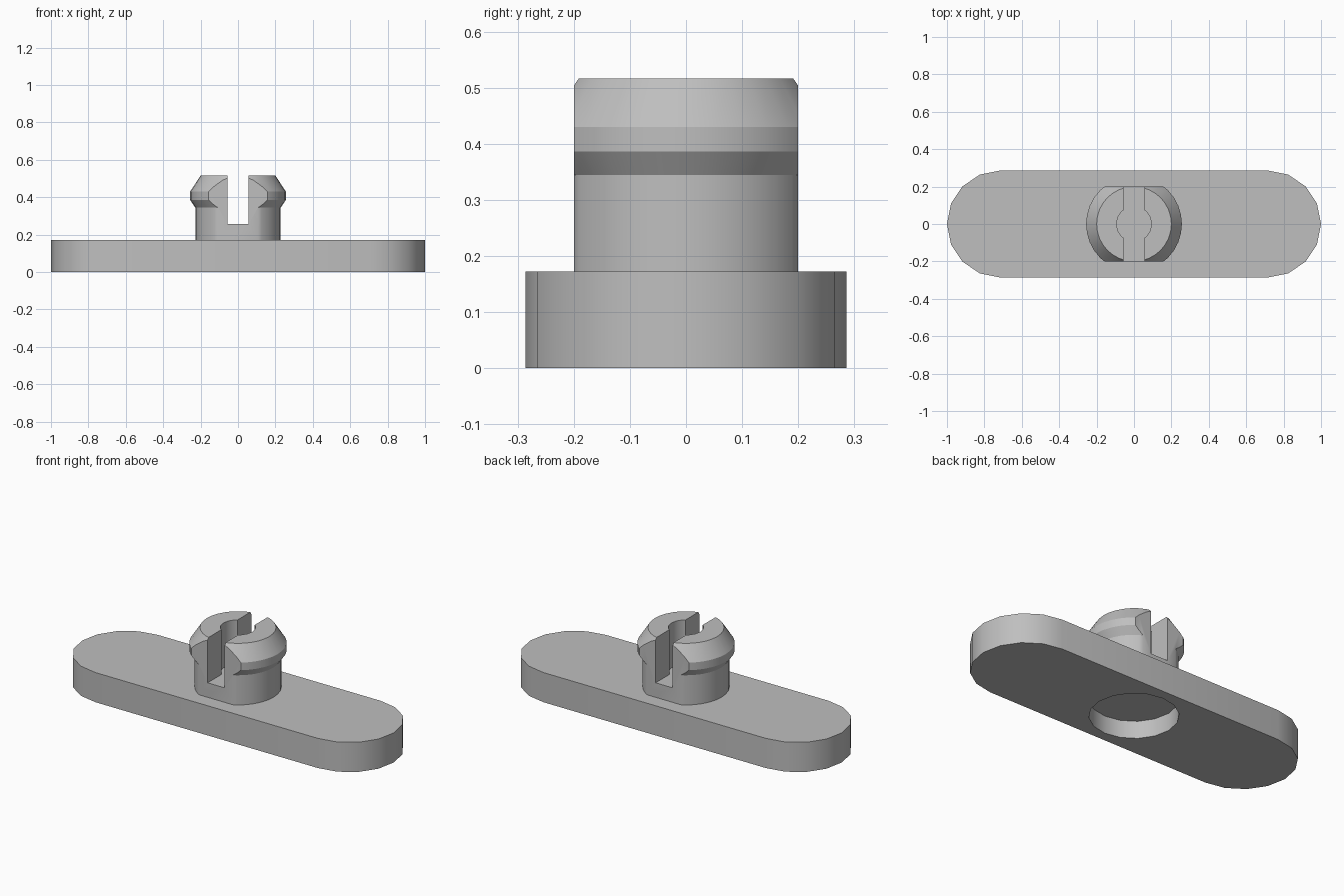
import bpy
import bmesh
import math

if "Cube" in bpy.data.objects:
    bpy.data.objects.remove(bpy.data.objects["Cube"], do_unlink=True)

grey = bpy.data.materials.new("plain grey")
grey.use_nodes = True
grey.diffuse_color = (0.52, 0.52, 0.52, 1)
grey.node_tree.nodes["Principled BSDF"].inputs["Base Color"].default_value = (0.52, 0.52, 0.52, 1)


def add_object(name, bm):
    bmesh.ops.recalc_face_normals(bm, faces=bm.faces)
    mesh = bpy.data.meshes.new(name)
    bm.to_mesh(mesh)
    bm.free()
    mesh.materials.append(grey)
    obj = bpy.data.objects.new(name, mesh)
    bpy.context.collection.objects.link(obj)
    return obj


def prism(name, outline, bottom, top):
    """Extrude a flat outline between two heights."""
    bm = bmesh.new()
    face = bm.faces.new([bm.verts.new((x, y, bottom)) for x, y in outline])
    grown = bmesh.ops.extrude_face_region(bm, geom=[face])["geom"]
    moved = [v for v in grown if isinstance(v, bmesh.types.BMVert)]
    bmesh.ops.translate(bm, verts=moved, vec=(0, 0, top - bottom))
    return add_object(name, bm)


def circle(radius, sides):
    return [(radius * math.cos(math.tau * i / sides), radius * math.sin(math.tau * i / sides))
            for i in range(sides)]


def box(name, half_x, half_y, bottom, top):
    corners = [(-half_x, -half_y), (half_x, -half_y), (half_x, half_y), (-half_x, half_y)]
    return prism(name, corners, bottom, top)


def lathe(name, profile, sides):
    """Stack rings of (radius, height) into a closed solid."""
    bm = bmesh.new()
    rings = [[bm.verts.new((x, y, z)) for x, y in circle(r, sides)] for r, z in profile]
    for low, high in zip(rings, rings[1:]):
        for i in range(sides):
            j = (i + 1) % sides
            bm.faces.new((low[i], low[j], high[j], high[i]))
    bm.faces.new(rings[0])
    bm.faces.new(rings[-1])
    return add_object(name, bm)


def cut(obj, cutter, operation="DIFFERENCE"):
    cutter.hide_render = True
    mod = obj.modifiers.new("cut", "BOOLEAN")
    mod.operation = operation
    mod.solver = "EXACT"
    mod.object = cutter
    bpy.context.view_layer.objects.active = obj
    bpy.ops.object.modifier_apply(modifier=mod.name)
    bpy.data.objects.remove(cutter, do_unlink=True)


# Base plate: rounded bar with a blind round recess underneath
END_RADIUS, THICKNESS = 0.286, 0.172
outline = []
for side in (1, -1):
    for i in range(9):
        a = math.pi * (i / 8 - 0.5)
        outline.append((side * (1 - END_RADIUS + END_RADIUS * math.cos(a)),
                        side * END_RADIUS * math.sin(a)))
plate = prism("base_plate", outline, 0, THICKNESS)
cut(plate, prism("recess_cutter", circle(0.23, 16), -0.1, 0.1))

# Snap post: flared head, flats front and back, slot and central bore
post = lathe("snap_post", [(0.228, 0.16), (0.228, 0.344), (0.256, 0.386),
                           (0.256, 0.43), (0.2, 0.516)], 32)
cut(post, box("flats_cutter", 0.5, 0.2, 0, 1), "INTERSECT")
cut(post, box("slot_cutter", 0.055, 0.5, 0.256, 1))
cut(post, prism("bore_cutter", circle(0.094, 16), 0.256, 1))

# Smooth the curved walls, keep the edges crisp
bpy.ops.object.select_all(action="DESELECT")
for obj in (plate, post):
    obj.select_set(True)
bpy.context.view_layer.objects.active = plate
bpy.ops.object.shade_smooth_by_angle(angle=math.radians(29))
